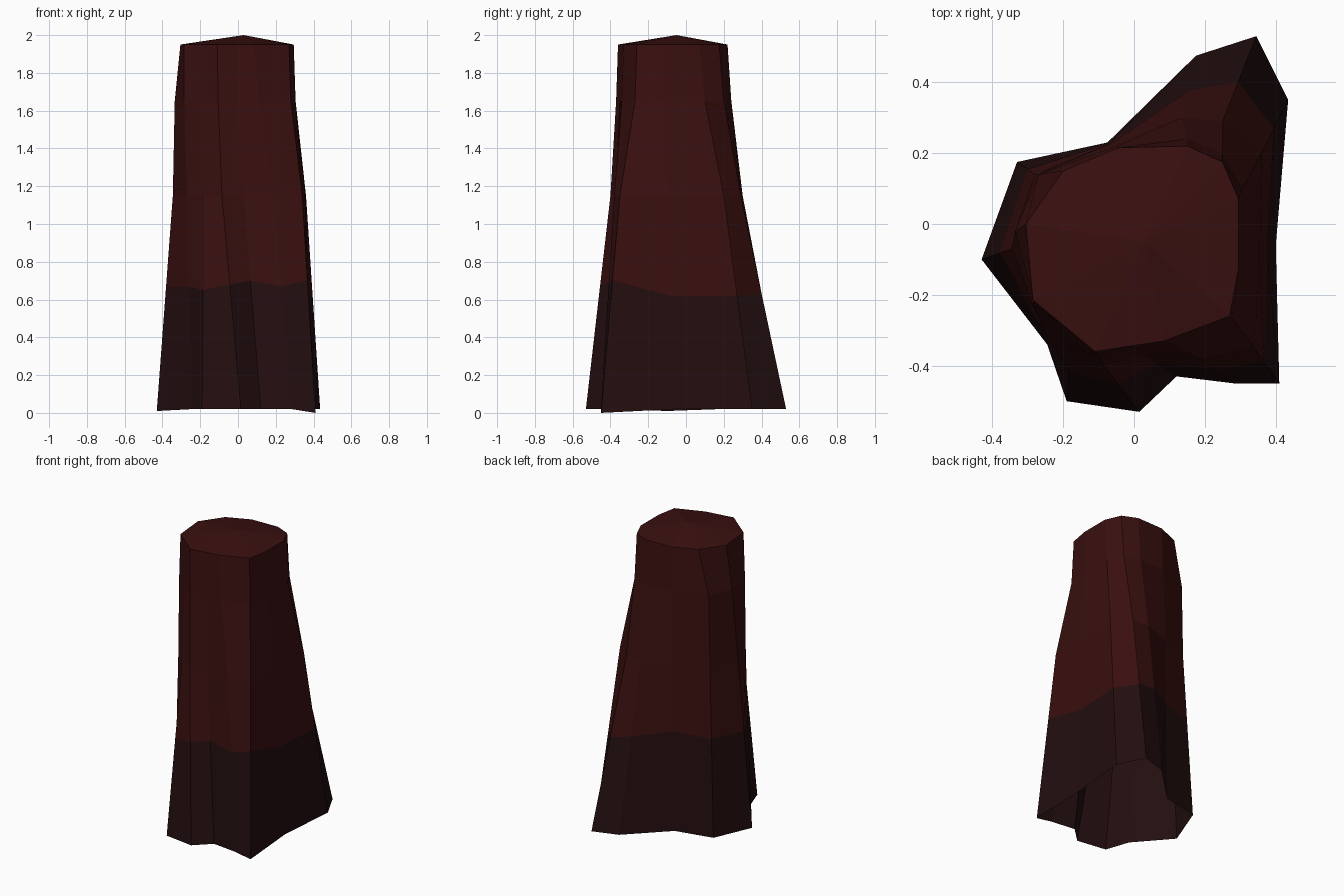
import bpy
import bmesh
from mathutils import Vector

cube = bpy.data.objects.get("Cube")
if cube:
    bpy.data.objects.remove(cube, do_unlink=True)


def make_material(name, rgb):
    mat = bpy.data.materials.new(name)
    mat.use_nodes = True
    colour = (*rgb, 1)
    mat.diffuse_color = colour
    mat.node_tree.nodes["Principled BSDF"].inputs["Base Color"].default_value = colour
    return mat


# Outlines of the trunk, counter-clockwise from the big back root, one point per column
foot = [(.345, .53), (.175, .475), (-.075, .23), (-.33, .175), (-.43, -.10), (-.245, -.34),
        (-.19, -.50), (.015, -.53), (.12, -.43), (.285, -.45), (.41, -.45), (.40, -.06), (.435, .35)]
waist = [(.25, .29), (.135, .30), (-.06, .23), (-.28, .14), (-.345, -.07), (-.27, -.26),
         (-.18, -.35), (-.085, -.40), (.03, -.37), (.19, -.38), (.34, -.35), (.355, -.10), (.36, .20)]
neck = [(.25, .20), (.15, .24), (-.05, .22), (-.27, .14), (-.335, -.02), (-.285, -.23),
        (-.2, -.29), (-.105, -.37), (0, -.35), (.11, -.34), (.28, -.27), (.305, -.12), (.305, .10)]
rim = [(.25, .175), (.15, .22), (-.045, .215), (-.2, .15), (-.305, 0), (-.285, -.215),
       (-.2, -.285), (-.11, -.36), (0, -.343), (.085, -.33), (.27, -.26), (.295, -.125), (.295, .07)]
# Height of the wavy colour border on each column
border = [.63, .66, .70, .68, .67, .67, .65, .68, .70, .67, .71, .62, .62]

count = len(foot)
FOOT_Z, WAIST_Z = .02, 1.15


def level(outline, z):
    return [Vector((x, y, z)) for x, y in outline]


foot_ring = level(foot, FOOT_Z)
foot_ring[4].z = .01
foot_ring[10].z = 0
waist_ring = level(waist, WAIST_Z)
border_ring = [a.lerp(b, (h - FOOT_Z) / (WAIST_Z - FOOT_Z))
               for a, b, h in zip(foot_ring, waist_ring, border)]
rings = [foot_ring, border_ring, waist_ring, level(neck, 1.65), level(rim, 1.95)]

# Bark: bands of faces between the rings, open underneath
bm = bmesh.new()
verts = [[bm.verts.new(p) for p in ring] for ring in rings]
for band, (low, high) in enumerate(zip(verts, verts[1:])):
    for i in range(count):
        j = (i + 1) % count
        face = bm.faces.new((low[i], low[j], high[j], high[i]))
        face.material_index = 1 if band == 0 else 0

# Shallow cone on the cut top
peak = bm.verts.new((.03, -.05, 2))
for i in range(count):
    bm.faces.new((verts[-1][i], verts[-1][(i + 1) % count], peak))

mesh = bpy.data.meshes.new("tree_stump")
bm.to_mesh(mesh)
bm.free()
mesh.materials.append(make_material("dark red bark", (.042, .005, .005)))
mesh.materials.append(make_material("charred bark", (.017, .0045, .005)))
stump = bpy.data.objects.new("tree_stump", mesh)
bpy.context.collection.objects.link(stump)
